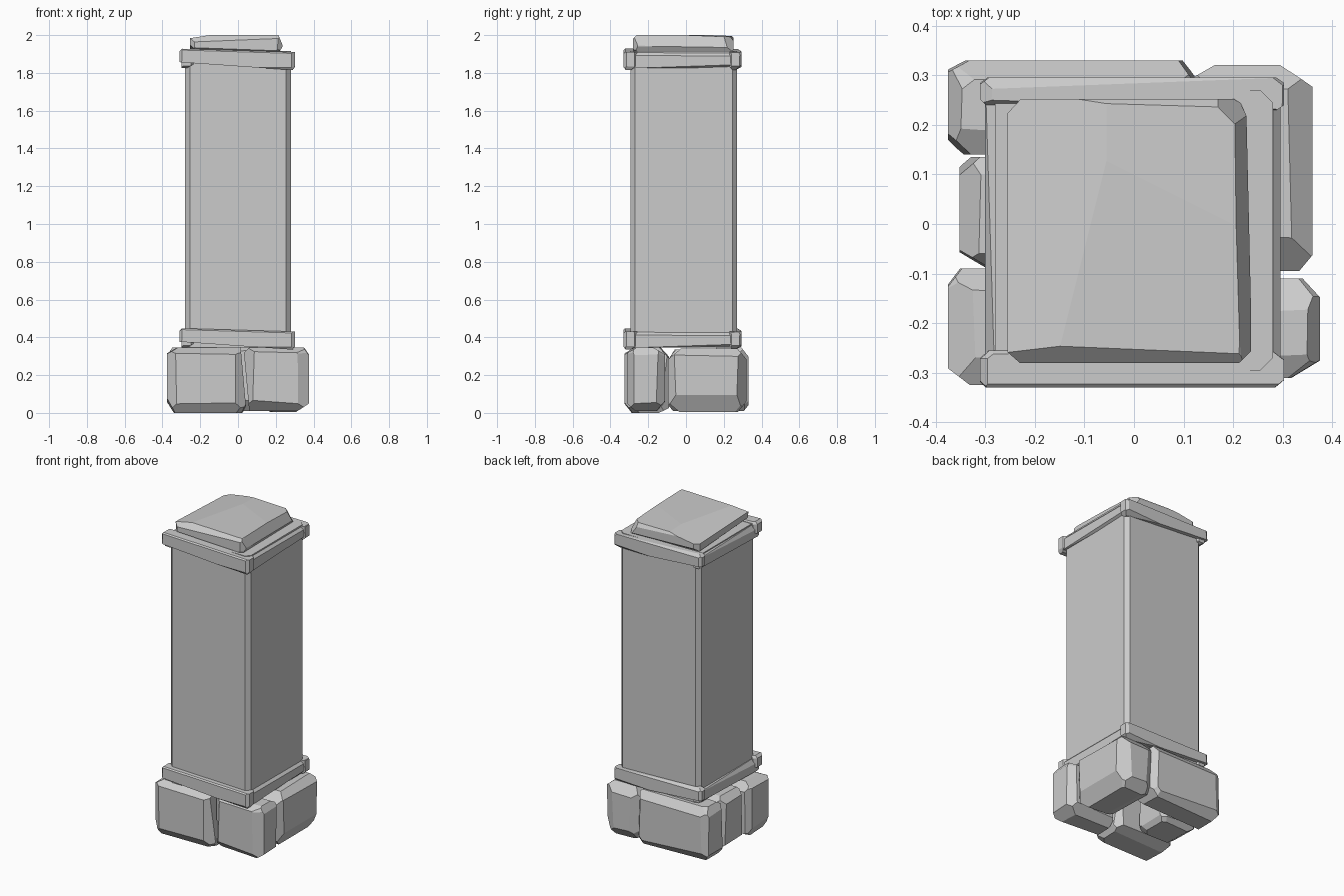
import bpy, bmesh, random, itertools
from mathutils import Vector

if "Cube" in bpy.data.objects:
    bpy.data.objects.remove(bpy.data.objects["Cube"])


def make_object(name, bm):
    bmesh.ops.recalc_face_normals(bm, faces=bm.faces)
    mesh = bpy.data.meshes.new(name)
    bm.to_mesh(mesh)
    bm.free()
    obj = bpy.data.objects.new(name, mesh)
    bpy.context.collection.objects.link(obj)
    return obj


def box(lo, hi):
    bm = bmesh.new()
    bmesh.ops.create_cube(bm, size=1)
    lo, hi = Vector(lo), Vector(hi)
    for v in bm.verts:
        v.co = (lo + hi) / 2 + v.co * (hi - lo)
    return bm


def slice_off(bm, point, normal):
    bmesh.ops.bisect_plane(bm, geom=bm.verts[:] + bm.edges[:] + bm.faces[:], dist=1e-5,
                           plane_co=point, plane_no=normal, clear_outer=True)
    bmesh.ops.holes_fill(bm, edges=bm.edges[:], sides=0)


def chisel(name, lo, hi, cut, seed, planes=()):
    """Box with every edge and corner knocked off by a slightly random plane."""
    rng = random.Random(seed)
    bm = box(lo, hi)
    for p, n in planes:
        slice_off(bm, Vector(p), Vector(n).normalized())
    mid, half = (Vector(lo) + Vector(hi)) / 2, (Vector(hi) - Vector(lo)) / 2
    signs = [s for s in itertools.product((-1, 0, 1), repeat=3) if sum(map(abs, s)) > 1]
    signs.sort(key=lambda s: sum(map(abs, s)))
    for s in signs:
        edge = sum(map(abs, s)) == 2
        n = Vector([c * rng.uniform(.6, 1.4) if c else rng.uniform(-.06, .06) for c in s])
        n.normalize()
        corner = mid + Vector([a * b for a, b in zip(s, half)])
        depth = cut * rng.uniform(.45, .9) * (1 if edge else 1.25)
        slice_off(bm, corner - n * depth, n)
    return make_object(name, bm)


# Ring of rough base stones around a hollow centre
chisel("base_stone_front_left", (-.375, -.325, 0), (.045, -.09, .345), .04, 3,
       [((.03, 0, .17), (1, 0, .09))])
chisel("base_stone_front_right", (.03, -.31, .01), (.375, -.11, .345), .04, 5,
       [((.045, 0, .17), (-1, 0, -.09))])
chisel("base_stone_back_right", (.115, -.095, .005), (.36, .32, .34), .05, 8)
chisel("base_stone_back_left", (-.375, .14, .01), (.125, .33, .345), .04, 11)
chisel("base_stone_left", (-.352, -.09, .01), (-.1, .135, .335), .035, 14)

# Square shaft with chamfered upright corners
bm = box((-.28, -.295, .345), (.28, .27, 1.915))
upright = [e for e in bm.edges if abs(e.verts[0].co.z - e.verts[1].co.z) > .5]
bmesh.ops.bevel(bm, geom=upright, offset=.025, segments=1, affect='EDGES')
make_object("shaft", bm)

# Two matching bands of four worn beams
for label, z in (("lower", .335), ("upper", 1.815)):
    chisel(label + "_trim_left", (-.3, -.31, z + .01), (-.235, .28, z + .093), .014, 21)
    chisel(label + "_trim_right", (.235, -.31, z + .01), (.295, .28, z + .093), .014, 22)
    chisel(label + "_trim_front", (-.31, -.33, z), (.302, -.255, z + .115), .018, 23,
           [((0, 0, z + .02), (-.07, 0, -1)), ((0, 0, z + .104), (.03, 0, 1))])
    chisel(label + "_trim_back", (-.31, .23, z), (.302, .295, z + .115), .018, 24,
           [((0, 0, z + .02), (-.07, 0, -1)), ((0, 0, z + .104), (.03, 0, 1))])

# Chipped cap slab
chisel("cap_slab", (-.255, -.28, 1.91), (.236, .252, 2.0), .022, 31,
       [((.21, 0, 1.99), (1, .03, .42)), ((-.1, 0, 1.998), (-.16, .04, 1)),
        ((.2, .22, 1.97), (1, 1, .7)), ((0, .1, 2.0), (.02, .04, 1))])
